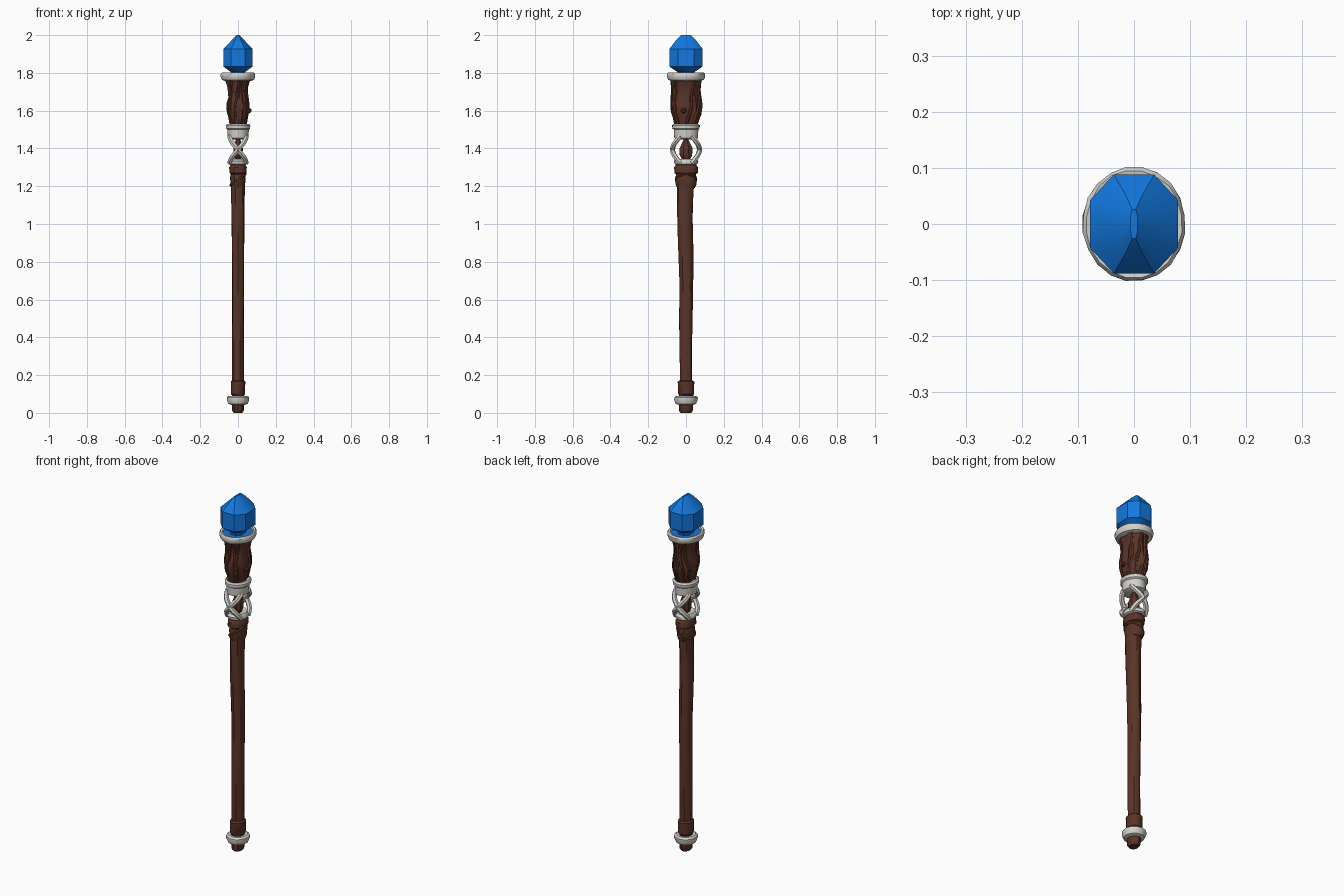
import bpy, bmesh, math, random
from mathutils import Vector

if "Cube" in bpy.data.objects:
    bpy.data.objects.remove(bpy.data.objects["Cube"])

random.seed(4)


def material(name, color):
    m = bpy.data.materials.new(name)
    m.diffuse_color = (*color, 1)
    m.use_nodes = True
    m.node_tree.nodes["Principled BSDF"].inputs["Base Color"].default_value = m.diffuse_color
    return m


WOOD = material("dark wood", (0.105, 0.034, 0.021))
BONE = material("pale bone", (0.66, 0.64, 0.60))
BLUE = material("blue crystal", (0.006, 0.19, 0.75))


def finish(obj, mat, angle=35):
    obj.data.materials.append(mat)
    bpy.ops.object.select_all(action='DESELECT')
    obj.select_set(True)
    bpy.context.view_layer.objects.active = obj
    if angle:
        bpy.ops.object.shade_smooth_by_angle(angle=math.radians(angle))
    return obj


def loft(name, rows, mat, sides=16, flute=0, lobes=5, twist=0, rough=0, angle=35):
    """Stack of oval rings; each row is (z, x radius, y radius, y offset)."""
    bm = bmesh.new()
    rings = []
    for z, rx, ry, cy in rows:
        ring = []
        for i in range(sides):
            a = math.tau * (i + 0.5) / sides
            k = 1 + flute * math.cos(lobes * a + twist * z) + random.uniform(-rough, rough)
            ring.append(bm.verts.new((rx * k * math.cos(a), cy + ry * k * math.sin(a), z)))
        rings.append(ring)
    for r, s in zip(rings, rings[1:]):
        for i in range(sides):
            j = (i + 1) % sides
            bm.faces.new((r[i], r[j], s[j], s[i]))
    bm.faces.new(rings[0][::-1])
    bm.faces.new(rings[-1])
    bmesh.ops.recalc_face_normals(bm, faces=bm.faces)
    me = bpy.data.meshes.new(name)
    bm.to_mesh(me)
    bm.free()
    obj = bpy.data.objects.new(name, me)
    bpy.context.collection.objects.link(obj)
    return finish(obj, mat, angle)


def strand(name, points, radius, mat, taper=1.0):
    """Round rod along a smooth path."""
    cu = bpy.data.curves.new(name, 'CURVE')
    cu.dimensions = '3D'
    cu.bevel_depth = radius
    cu.bevel_resolution = 1
    cu.resolution_u = 4
    cu.use_fill_caps = True
    sp = cu.splines.new('NURBS')
    sp.points.add(len(points) - 1)
    for k, (p, q) in enumerate(zip(sp.points, points)):
        p.co = (*q, 1)
        p.radius = 1 + (taper - 1) * k / (len(points) - 1)
    sp.use_endpoint_u = True
    sp.order_u = 3
    obj = bpy.data.objects.new(name, cu)
    bpy.context.collection.objects.link(obj)
    bpy.ops.object.select_all(action='DESELECT')
    obj.select_set(True)
    bpy.context.view_layer.objects.active = obj
    bpy.ops.object.convert(target='MESH')
    return finish(bpy.context.object, mat, 50)


# Foot, bottom ring and lower wooden band
loft("foot", [(0, .024, .028, 0), (.012, .032, .037, 0), (.05, .034, .038, 0),
              (.105, .034, .038, 0)], WOOD, 10, rough=.04)
loft("bottom_ring", [(.042, .036, .038, 0), (.048, .052, .054, 0), (.068, .060, .062, 0),
                     (.082, .060, .062, 0), (.09, .050, .052, 0), (.088, .034, .036, 0)],
     BONE, 14, rough=.02)
loft("lower_band", [(.09, .030, .034, 0), (.10, .038, .043, 0), (.165, .039, .045, 0),
                    (.172, .032, .036, 0)], WOOD, 12, rough=.03)

# Long shaft, slightly crooked and fluted like carved wood
profile = [(.15, .031, .032, .0), (.35, .031, .034, -.001), (.52, .031, .035, .0),
           (.66, .032, .035, .002), (.80, .033, .037, .001), (.92, .034, .039, -.003),
           (1.03, .034, .040, -.005), (1.13, .035, .043, -.006), (1.21, .037, .046, -.003),
           (1.30, .036, .048, 0)]
loft("shaft", profile, WOOD, 18, flute=.05, lobes=6, twist=4, rough=.03)

# Wooden collars and slanted wrap below the lattice
loft("shaft_collar", [(1.262, .036, .050, 0), (1.27, .046, .063, 0), (1.30, .047, .064, 0),
                      (1.312, .040, .054, 0)], WOOD, 14, rough=.03)
loft("shaft_swelling", [(1.19, .034, .046, 0), (1.21, .039, .054, 0), (1.245, .041, .057, 0),
                        (1.27, .038, .050, 0)], WOOD, 14, flute=.04, twist=8, rough=.03)
wrap = []
for i in range(13):
    a = math.tau * i / 12
    wrap.append((.039 * math.cos(a), .053 * math.sin(a), 1.235 + .03 * math.cos(a)))
strand("slanted_wrap", wrap, .008, WOOD)

# Open lattice: two crossing bowed strands on the front and on the back
loft("lattice_base", [(1.312, .040, .050, 0), (1.318, .053, .062, 0), (1.333, .054, .064, 0),
                      (1.345, .045, .054, 0), (1.342, .030, .036, 0)], BONE, 14, rough=.025)
for side, face in ((-1, "front"), (1, "back")):
    for lean, word in ((-1, "left"), (1, "right")):
        strand(f"lattice_{face}_{word}",
               [(-lean * .043, side * .030, 1.322), (-lean * .040, side * .050, 1.345),
                (-lean * .012, side * .071, 1.378), (lean * .012, side * .071, 1.408),
                (lean * .040, side * .052, 1.44), (lean * .043, side * .030, 1.465)],
               .0135, BONE)
loft("lattice_core", [(1.33, .014, .016, 0), (1.365, .026, .036, 0), (1.40, .027, .037, 0),
                      (1.45, .012, .012, 0)], WOOD, 8, rough=.04, angle=0)

# Pale collar above the lattice
loft("upper_collar", [(1.448, .040, .046, 0), (1.455, .055, .063, 0), (1.50, .058, .066, 0),
                      (1.506, .065, .073, 0), (1.522, .066, .074, 0), (1.53, .058, .066, 0),
                      (1.525, .040, .050, 0)], BONE, 16, rough=.02)

# Gnarled wooden head with twisted roots over it
loft("head", [(1.515, .038, .055, 0), (1.55, .044, .066, 0), (1.58, .053, .076, 0),
              (1.61, .058, .080, 0), (1.64, .056, .079, 0), (1.67, .050, .073, 0),
              (1.70, .049, .068, 0), (1.73, .055, .070, 0), (1.765, .066, .076, 0)],
     WOOD, 24, flute=.06, lobes=7, twist=9, rough=.05)
for i in range(9):
    start = math.tau * i / 9
    turn = random.choice((-1, 1)) * random.uniform(.3, .9)
    path = []
    for t, rx, ry in ((0, .038, .054), (.25, .050, .073), (.42, .059, .080),
                      (.6, .053, .076), (.78, .049, .069), (1, .064, .076)):
        a = start + turn * t + random.uniform(-.12, .12)
        path.append((rx * math.cos(a), ry * math.sin(a), 1.525 + .235 * t))
    strand(f"head_root_{i + 1}", path, .0095, WOOD, .8)

# Knot on the right of the head
bpy.ops.mesh.primitive_ico_sphere_add(subdivisions=1, radius=.016, location=(.058, -.012, 1.60))
bpy.context.object.name = "head_knot"
finish(bpy.context.object, WOOD)

# Rim that holds the crystal, with its blue bed
loft("crystal_rim", [(1.755, .060, .070, 0), (1.763, .086, .095, 0), (1.778, .092, .102, 0),
                     (1.793, .092, .102, 0), (1.801, .086, .096, 0), (1.799, .076, .086, 0),
                     (1.782, .072, .082, 0)], BONE, 20, rough=.012)
loft("crystal_bed", [(1.775, .070, .080, 0), (1.788, .077, .087, 0)], BLUE, 20)


# Faceted crystal: eight-sided body, blunt ridge along y on top
def octagon(z, hx, hy, cx, cy):
    return [(hx, -cy, z), (hx, cy, z), (cx, hy, z), (-cx, hy, z),
            (-hx, cy, z), (-hx, -cy, z), (-cx, -hy, z), (cx, -hy, z)]


bm = bmesh.new()
layers = [octagon(1.78, .034, .040, .016, .020), octagon(1.805, .038, .046, .018, .022),
          octagon(1.834, .078, .088, .036, .043), octagon(1.927, .078, .088, .036, .043),
          octagon(1.972, .034, .054, .016, .024), octagon(2.0, .006, .026, .003, .014)]
layers = [[bm.verts.new(p) for p in layer] for layer in layers]
for low, high in zip(layers, layers[1:]):
    for i in range(8):
        j = (i + 1) % 8
        bm.faces.new((low[i], low[j], high[j], high[i]))
bm.faces.new(layers[0][::-1])
bm.faces.new(layers[-1])
bmesh.ops.recalc_face_normals(bm, faces=bm.faces)
mesh = bpy.data.meshes.new("crystal")
bm.to_mesh(mesh)
bm.free()
crystal = bpy.data.objects.new("crystal", mesh)
bpy.context.collection.objects.link(crystal)
finish(crystal, BLUE, 30)
